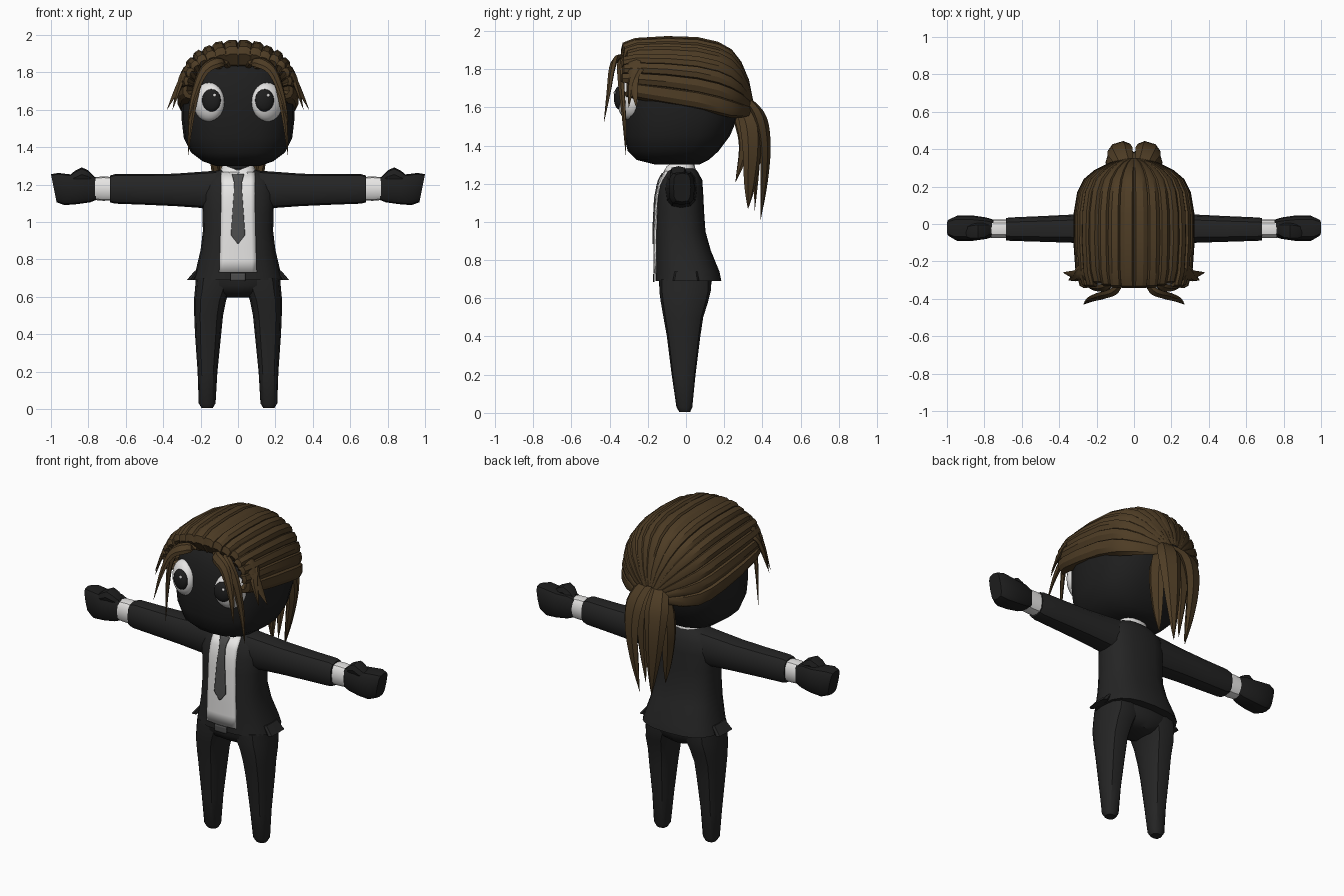
import bpy, bmesh, random
from math import sin, cos, pi, radians
from mathutils import Vector, Matrix

random.seed(4)
cube = bpy.data.objects.get("Cube")
if cube:
    bpy.data.objects.remove(cube)


def material(name, r, g, b):
    m = bpy.data.materials.new(name)
    m.use_nodes = True
    m.diffuse_color = (r, g, b, 1)
    m.node_tree.nodes["Principled BSDF"].inputs["Base Color"].default_value = (r, g, b, 1)
    return m


SUIT = material("suit black", .018, .018, .018)
SKIN = material("skin black", .013, .013, .013)
HAIR = material("hair brown", .075, .045, .018)
WHITE = material("white", .8, .79, .78)
GREY = material("tie grey", .075, .075, .075)


def finish(bm, name, mat, mirror=False, angle=35):
    bmesh.ops.recalc_face_normals(bm, faces=bm.faces)
    mesh = bpy.data.meshes.new(name)
    bm.to_mesh(mesh)
    bm.free()
    mesh.materials.append(mat)
    for p in mesh.polygons:
        p.use_smooth = True
    mesh.set_sharp_from_angle(angle=radians(angle))
    ob = bpy.data.objects.new(name, mesh)
    bpy.context.collection.objects.link(ob)
    if mirror:
        ob.modifiers.new("Mirror", 'MIRROR').use_mirror_merge = False
    return ob


def power(v, e):
    return abs(v) ** e * (1 if v > 0 else -1)


def ring(c, u, v, n=16, p=2.6):
    """Superellipse of points round c with half axes u and v."""
    c, u, v = Vector(c), Vector(u), Vector(v)
    out = []
    for i in range(n):
        a = 2 * pi * i / n
        out.append(c + u * power(cos(a), 2 / p) + v * power(sin(a), 2 / p))
    return out


def skin_rings(bm, rings, closed=True):
    rows = [[bm.verts.new(q) for q in r] for r in rings]
    n = len(rows[0])
    for a, b in zip(rows, rows[1:]):
        for i in range(n if closed else n - 1):
            j = (i + 1) % n
            bm.faces.new((a[i], a[j], b[j], b[i]))
    if closed:
        bm.faces.new(rows[0])
        bm.faces.new(rows[-1])


def loft(name, rings, mat, **kw):
    bm = bmesh.new()
    skin_rings(bm, rings)
    return finish(bm, name, mat, **kw)


def upright(rows, n=16, p=2.6):
    """Rows of (z, centre x, half width, front y, back y)."""
    return [ring((x, (f + b) / 2, z), (w, 0, 0), (0, (b - f) / 2, 0), n, p)
            for z, x, w, f, b in rows]


def sideways(rows, n=12, p=2.8):
    """Rows of (x, front y, back y, low z, high z)."""
    return [ring((x, (f + b) / 2, (l + h) / 2), (0, (b - f) / 2, 0), (0, 0, (h - l) / 2), n, p)
            for x, f, b, l, h in rows]


# Head
loft("head", upright([
    (1.30, 0, .12, -.16, .07), (1.325, 0, .19, -.26, .12), (1.37, 0, .25, -.305, .17),
    (1.45, 0, .29, -.325, .23), (1.55, 0, .302, -.335, .272), (1.65, 0, .302, -.335, .28),
    (1.76, 0, .285, -.32, .26), (1.85, 0, .24, -.27, .2), (1.92, 0, .12, -.14, .1)], 20), SKIN)
loft("neck", upright([(1.24, 0, .07, -.09, .03), (1.33, 0, .07, -.09, .03)]), SKIN)

# Jacket body
TORSO = [(.69, .24, -.16, .185), (.74, .226, -.16, .175), (.85, .2, -.16, .13),
         (.95, .188, -.16, .102), (1.05, .19, -.155, .095), (1.15, .195, -.15, .09),
         (1.22, .18, -.13, .085), (1.265, .13, -.105, .06), (1.285, .08, -.09, .04)]
loft("jacket", upright([(z, 0, w, f, b) for z, w, f, b in TORSO], 20), SUIT)


def front_y(x, z):
    """Depth of the jacket's front surface."""
    for (z0, *a), (z1, *b) in zip(TORSO, TORSO[1:]):
        if z <= z1:
            break
    t = max(0, min(1, (z - z0) / (z1 - z0)))
    w, f, k = [p + (q - p) * t for p, q in zip(a, b)]
    return (f + k) / 2 - (k - f) / 2 * max(0, 1 - min(1, abs(x) / w) ** 2.6) ** (1 / 2.6)


def front_plate(name, rows, mat, lift):
    """Thin panel lying on the chest, rows of (z, half width)."""
    fine = []
    for (z0, w0), (z1, w1) in zip(rows, rows[1:]):
        fine += [(z0 + (z1 - z0) * i / 4, w0 + (w1 - w0) * i / 4) for i in range(4)]
    fine.append(rows[-1])
    bm = bmesh.new()
    skin_rings(bm, [[(w * s / 4, front_y(w * s / 4, z) - lift, z) for s in range(-4, 5)]
                    for z, w in fine], closed=False)
    ob = finish(bm, name, mat)
    mod = ob.modifiers.new("Thickness", 'SOLIDIFY')
    mod.thickness, mod.offset = .007, 0


front_plate("shirt", [(.73, .1), (1, .092), (1.265, .09)], WHITE, .006)
front_plate("tie", [(.885, .004), (.93, .038), (1.19, .02), (1.215, .022), (1.255, .032)], GREY, .013)
front_plate("belt_buckle", [(.685, .04), (.727, .04)], GREY, .008)

# Shirt collar, dipping at the front
collar = upright([(1.25, 0, .105, -.125, .055), (1.3, 0, .085, -.105, .045),
                  (1.3, 0, .07, -.09, .03)])
for row in collar[1:]:
    for q in row:
        if q.y < -.07:
            q.z -= .025 * max(0, 1 - abs(q.x) / .06)
loft("shirt_collar", collar, WHITE)

# Pocket flaps flaring from the hips
loft("pocket_flap", upright([(.69, .255, .018, -.07, .07), (.71, .24, .016, -.065, .065),
                             (.74, .218, .012, -.06, .06)], 8, 5), SUIT, mirror=True)

# Trousers
loft("trouser_seat", upright([(.595, 0, .08, -.07, .09), (.625, 0, .16, -.12, .12),
                              (.66, 0, .21, -.14, .13), (.72, 0, .22, -.145, .14)]), SUIT)
loft("leg", upright([
    (.005, .165, .03, -.035, .022), (.03, .165, .045, -.05, .033), (.2, .163, .053, -.075, .05),
    (.4, .16, .07, -.1, .075), (.5, .157, .077, -.118, .09), (.58, .15, .086, -.132, .115),
    (.64, .135, .095, -.14, .13), (.7, .125, .1, -.14, .13)], 12), SUIT, mirror=True)

# Arms, cuffs and hands
loft("sleeve", sideways([
    (.1, -.11, .06, 1.07, 1.275), (.2, -.105, .055, 1.075, 1.268), (.34, -.1, .05, 1.085, 1.258),
    (.5, -.095, .042, 1.092, 1.255), (.66, -.09, .035, 1.098, 1.255),
    (.685, -.088, .032, 1.105, 1.248)]), SUIT, mirror=True)
loft("shirt_cuff", sideways([(.66, -.075, .025, 1.115, 1.24), (.72, -.075, .025, 1.113, 1.243),
                             (.765, -.075, .025, 1.117, 1.24)]), WHITE, mirror=True)
fist = sideways([(.74, -.065, .02, 1.125, 1.232), (.79, -.08, .035, 1.105, 1.25),
                 (.86, -.09, .045, 1.095, 1.25), (.945, -.09, .045, 1.09, 1.262),
                 (.985, -.065, .025, 1.105, 1.255)], 12, 3.5)
for row in fist[3:]:
    for q in row:
        q.x += .2 * (q.z - 1.18)
loft("hand", fist, SKIN, mirror=True)
loft("thumb", sideways([(.77, -.06, 0, 1.2, 1.245), (.8, -.08, .005, 1.21, 1.275),
                        (.835, -.085, .005, 1.215, 1.292), (.87, -.085, 0, 1.2, 1.275),
                        (.9, -.075, -.01, 1.2, 1.25)], 8), SKIN, mirror=True)


# Eyes
def ball(name, mat, centre, radii, turn=0, mirror=True):
    bm = bmesh.new()
    m = (Matrix.Translation(centre) @ Matrix.Rotation(radians(turn), 4, 'Z')
         @ Matrix.Diagonal((*radii, 1)))
    bmesh.ops.create_uvsphere(bm, u_segments=20, v_segments=14, radius=1, matrix=m)
    finish(bm, name, mat, mirror, 60)


ball("eye_white", WHITE, (.155, -.295, 1.64), (.09, .06, .105), 28)
ball("pupil", SKIN, (.142, -.35, 1.65), (.052, .026, .06), 14)
for side, x in (("right", -.125), ("left", .162)):
    ball(side + "_eye_glint", WHITE, (x, -.373, 1.677), (.009, .006, .009), 0, False)

# Swept hair cap: stations of (y, half width, base z, height) from brow to nape
CAP = [(-.2, .2, 1.72, .1), (-.285, .25, 1.71, .13), (-.325, .275, 1.71, .19),
       (-.315, .295, 1.7, .24), (-.25, .315, 1.69, .275), (-.1, .325, 1.67, .305),
       (.06, .323, 1.645, .325), (.17, .305, 1.62, .325), (.24, .27, 1.6, .305),
       (.29, .21, 1.59, .25), (.33, .13, 1.585, .16), (.35, .05, 1.585, .06)]
LOCKS = 8
half = []
for k in range(LOCKS):
    lift, shift = random.uniform(-.012, .012), random.uniform(-.02, .015)
    for t, f in ((0, .95), (.1, 1), (.6, 1.005), (.96, .965)):
        half.append(((k + t) * radians(97) / LOCKS, f + lift, shift))
half.append((radians(100), .85, 0))
arc = [(-a, f, s) for a, f, s in half[:0:-1]] + half
bm = bmesh.new()
skin_rings(bm, [[(w * f * power(sin(a), .9), y + (s if y < -.2 else 0), z + h * f * power(cos(a), .88))
                 for a, f, s in arc] for y, w, z, h in CAP], closed=False)
finish(bm, "hair_cap", HAIR, angle=28)


def lock(name, points, width, thick, facing):
    """Tapered hair lock swept along a smooth path, with a mirrored twin."""
    pts = [Vector(p) for p in points]
    pts = [pts[0] * 2 - pts[1]] + pts + [pts[-1] * 2 - pts[-2]]
    path = []
    for a, b, c, d in zip(pts, pts[1:], pts[2:], pts[3:]):
        for i in range(4):
            t = i / 4
            path.append(.5 * (2 * b + (c - a) * t + (2 * a - 5 * b + 4 * c - d) * t ** 2
                              + (3 * b - a - 3 * c + d) * t ** 3))
    path.append(pts[-2])
    rings = []
    for i, p in enumerate(path):
        t = i / (len(path) - 1)
        along = (path[min(i + 1, len(path) - 1)] - path[max(i - 1, 0)]).normalized()
        across = along.cross(Vector(facing)).normalized()
        out = across.cross(along)
        s = min(1, .5 + 1.6 * t) * (1 - t ** 2.5) + .02
        rings.append(ring(p, across * width * s, out * thick * s, 6, 2))
    loft(name, rings, HAIR, mirror=True)


# Loose locks round the face
lock("front_bang", [(.05, -.27, 1.83), (.1, -.355, 1.855), (.18, -.385, 1.81), (.235, -.405, 1.68),
                    (.27, -.43, 1.52)], .035, .016, (.5, -1, .3))
lock("long_bang", [(.09, -.27, 1.83), (.15, -.335, 1.845), (.215, -.34, 1.74), (.25, -.325, 1.55),
                   (.268, -.315, 1.35)], .032, .016, (.6, -1, .3))
lock("temple_lock", [(.15, -.22, 1.87), (.24, -.27, 1.85), (.31, -.275, 1.74), (.38, -.26, 1.6)],
     .045, .018, (1, -.5, .3))
lock("cheek_lock", [(.2, -.2, 1.82), (.28, -.25, 1.8), (.315, -.285, 1.72), (.35, -.3, 1.6)],
     .035, .016, (1, -.6, .3))

# Ponytail
lock("tail_back", [(.03, .27, 1.68), (.07, .375, 1.57), (.08, .412, 1.42), (.065, .41, 1.22),
                   (.04, .39, 1.01)], .072, .032, (.3, 1, 0))
lock("tail_side", [(.05, .26, 1.63), (.1, .33, 1.53), (.125, .345, 1.38), (.11, .335, 1.2),
                   (.09, .325, 1.07)], .06, .03, (1, .3, 0))
lock("tail_inner", [(.03, .25, 1.6), (.06, .3, 1.5), (.075, .305, 1.38), (.06, .26, 1.21)],
     .05, .03, (1, -.6, 0))
lock("tail_core", [(.02, .27, 1.64), (.03, .35, 1.53), (.035, .37, 1.36), (.02, .36, 1.06)],
     .06, .035, (0, 1, 0))
